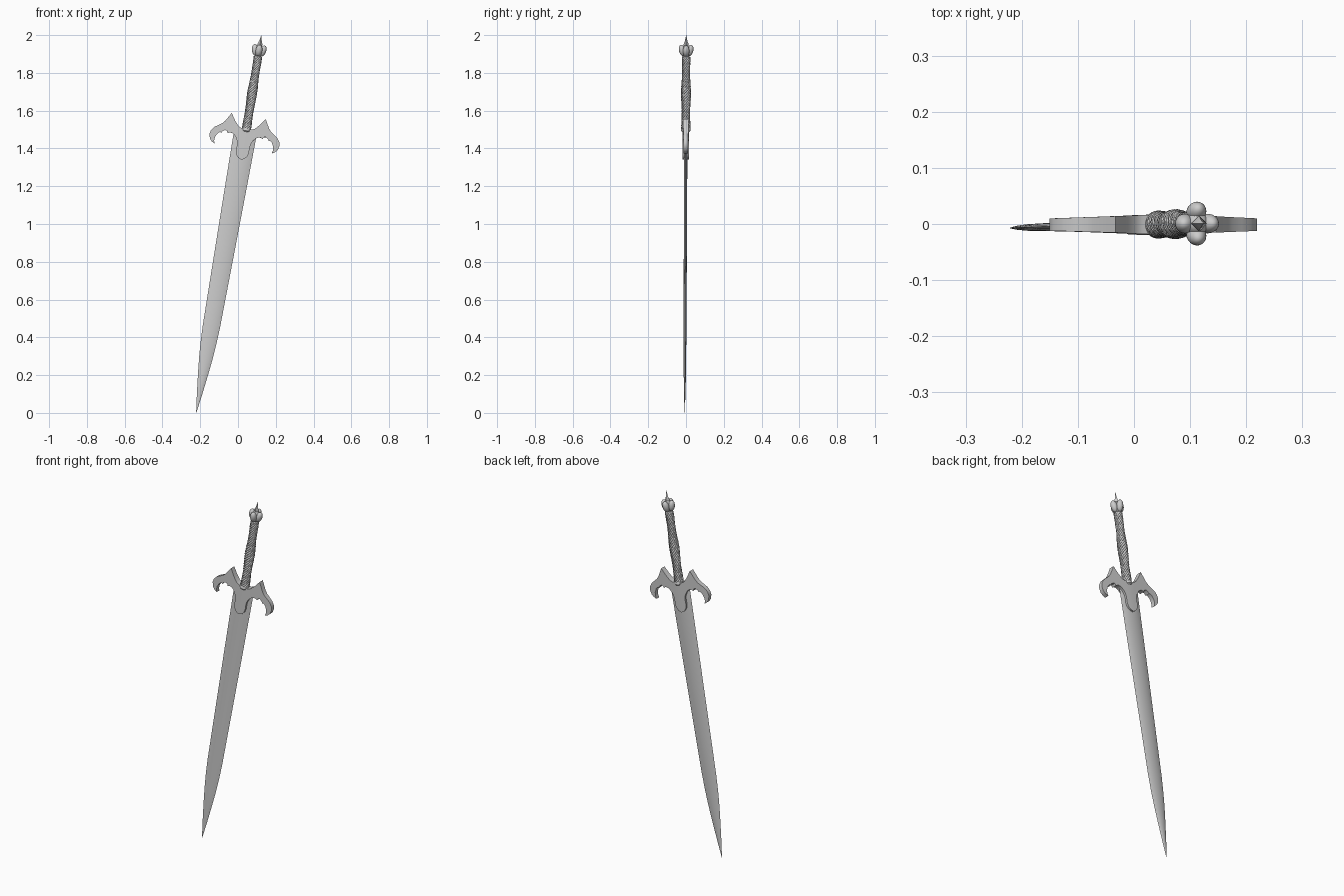
import bpy, bmesh, math
from math import sin, cos, pi, radians
from mathutils import Matrix, Vector

if "Cube" in bpy.data.objects:
    bpy.data.objects.remove(bpy.data.objects["Cube"])

# Sword space: x across the blade, y through it, z along it (0 = grip base)
def frame(deg):
    return (Matrix.Translation((0.044, -0.001, 1.5)) @ Matrix.Rotation(radians(deg), 4, 'Y')
            @ Matrix.Rotation(-0.004, 4, 'X'))
BLADE, HILT = frame(9.95), frame(9.1)

def finish(ob, angle=35):
    bpy.ops.object.select_all(action='DESELECT')
    ob.select_set(True)
    bpy.context.view_layer.objects.active = ob
    bpy.ops.object.shade_smooth_by_angle(angle=radians(angle))

def from_bmesh(name, bm, mat, angle=35):
    bmesh.ops.recalc_face_normals(bm, faces=bm.faces)
    me = bpy.data.meshes.new(name)
    bm.to_mesh(me)
    bm.free()
    ob = bpy.data.objects.new(name, me)
    bpy.context.collection.objects.link(ob)
    ob.matrix_world = mat
    finish(ob, angle)
    return ob

def loft(name, rings, mat, angle=35):
    bm = bmesh.new()
    rows = [[bm.verts.new(p) for p in r] for r in rings]
    n = len(rows[0])
    for a, b in zip(rows, rows[1:]):
        for i in range(n):
            bm.faces.new((a[i], a[(i + 1) % n], b[(i + 1) % n], b[i]))
    bm.faces.new(rows[0])
    bm.faces.new(rows[-1])
    return from_bmesh(name, bm, mat, angle)

def lathe(name, profile, mat, n=24, angle=35):
    return loft(name, [[(r * cos(2 * pi * i / n), r * sin(2 * pi * i / n), z) for i in range(n)]
                       for r, z in profile], mat, angle)

# Blade: thin lens section, tapering, then curving into the point
rows = [(-0.03, .061, .009), (-0.4, .056, .0085), (-0.8, .050, .008), (-1.06, .046, .0075),
        (-1.15, .042, .007), (-1.23, .036, .0065), (-1.31, .0275, .006), (-1.42, .0145, .004),
        (-1.521, .0008, .0006)]
half = [(1, 0), (.8, .4), (.5, .8), (.2, .97), (0, 1), (-.2, .97), (-.5, .8), (-.8, .4)]
section = half + [(-x, -y) for x, y in half]
loft("blade", [[(x * h - .002, y * t, z) for x, y in section] for z, h, t in rows], BLADE)

# Guard: one winged half outline, thickest at the centre, mirrored
outline = [(0, .004), (.03, .004), (.045, .012), (.066, .036), (.091, .073), (.103, .052),
           (.118, .026), (.132, .010), (.150, -.002), (.170, -.016), (.184, -.036), (.188, -.056),
           (.182, -.079), (.170, -.093), (.154, -.102), (.158, -.084), (.156, -.066),
           (.146, -.046), (.134, -.036), (.128, -.040), (.122, -.030), (.110, -.022),
           (.099, -.024), (.093, -.036), (.084, -.030), (.072, -.030), (.058, -.038),
           (.046, -.052), (.037, -.070), (.034, -.092), (.035, -.118), (.030, -.138),
           (.018, -.154), (0, -.162)]
bm = bmesh.new()
thick = lambda x: .018 - .007 * x / .188
front = [bm.verts.new((x, -thick(x), z)) for x, z in outline]
back = [bm.verts.new((x, thick(x), z)) for x, z in outline]
bm.faces.new(front)
bm.faces.new(back[::-1])
for i in range(len(outline) - 1):
    bm.faces.new((front[i], back[i], back[i + 1], front[i + 1]))
guard = from_bmesh("guard", bm, BLADE)
guard.modifiers.new("mirror", 'MIRROR')

# Grip: swelling core wound with twisted wire strands
def grip_radius(z):
    t = z / .39
    return .0185 + .003 * sin(pi * t) + .0018 * cos(4 * pi * t) - .002 * t

lathe("grip_core", [(grip_radius(z) - .001, z) for z in [-.01 + .4 * i / 30 for i in range(31)]], HILT)

STRANDS, STEPS = 10, 90
curve = bpy.data.curves.new("grip_wire", 'CURVE')
curve.dimensions = '3D'
curve.bevel_depth = .0045
curve.bevel_resolution = 1
curve.use_fill_caps = True
for s in range(STRANDS):
    sp = curve.splines.new('POLY')
    sp.points.add(STEPS - 1)
    for i, p in enumerate(sp.points):
        z = .39 * i / (STEPS - 1)
        a = 2 * pi * (s / STRANDS + 2.6 * z / .39)
        r = grip_radius(z)
        p.co = (r * cos(a), r * sin(a), z, 1)
wire = bpy.data.objects.new("grip_wire", curve)
bpy.context.collection.objects.link(wire)
wire.matrix_world = HILT
bpy.ops.object.select_all(action='DESELECT')
wire.select_set(True)
bpy.context.view_layer.objects.active = wire
bpy.ops.object.convert(target='MESH')
finish(bpy.context.object, 60)

# Collars at both ends of the grip
lathe("lower_collar", [(.020, -.012), (.025, -.006), (.025, .004), (.021, .010)], HILT)
lathe("upper_collar", [(.016, .376), (.021, .381), (.021, .388), (.015, .394)], HILT)

# Pommel: core with four bud-like lobes
bm = bmesh.new()
bmesh.ops.create_uvsphere(bm, u_segments=20, v_segments=14, radius=1,
                          matrix=Matrix.Translation((0, 0, .421)) @ Matrix.Diagonal((.023, .023, .034, 1)))
for k in range(4):
    m = (Matrix.Rotation(k * pi / 2, 4, 'Z') @ Matrix.Translation((.0205, 0, .424))
         @ Matrix.Rotation(radians(14), 4, 'Y') @ Matrix.Diagonal((.0175, .0175, .031, 1)))
    bmesh.ops.create_uvsphere(bm, u_segments=20, v_segments=14, radius=1, matrix=m)
from_bmesh("pommel", bm, HILT, 60)

# Four-sided spike on the pommel
lathe("pommel_spike", [(.009, .440), (.014, .456), (.007, .474), (.0005, .506)], HILT, n=4)
